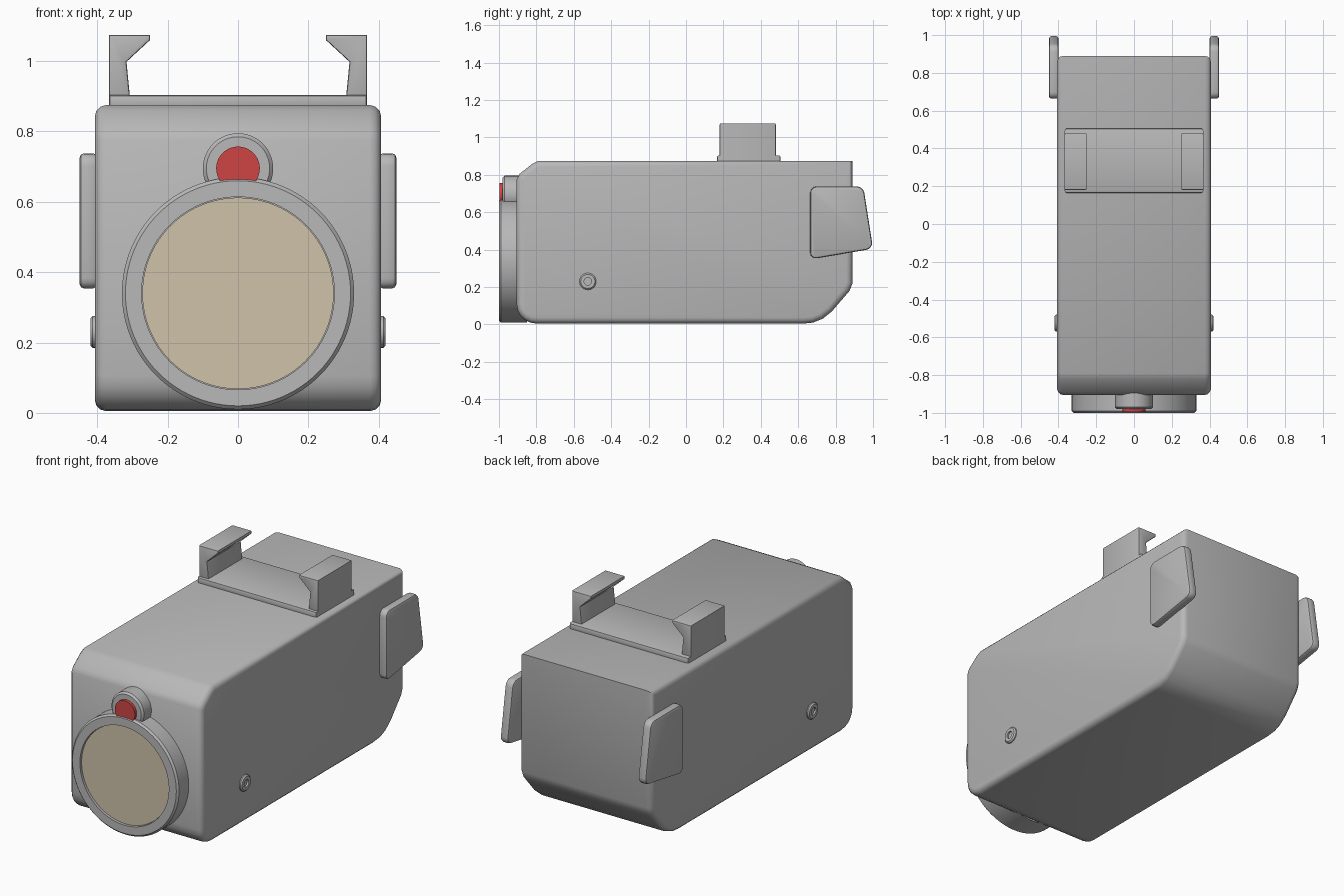
import bpy, bmesh, math
from mathutils import Vector

cube = bpy.data.objects.get("Cube")
if cube:
    bpy.data.objects.remove(cube, do_unlink=True)


def material(name, rgb):
    m = bpy.data.materials.new(name)
    m.use_nodes = True
    m.diffuse_color = (*rgb, 1)
    bsdf = m.node_tree.nodes["Principled BSDF"]
    bsdf.inputs["Base Color"].default_value = (*rgb, 1)
    bsdf.inputs["Roughness"].default_value = 0.6
    return m


GREY = material("casing grey", (0.48, 0.48, 0.48))
TAN = material("lens tan", (0.62, 0.54, 0.40))
RED = material("lamp red", (0.62, 0.06, 0.06))


def finish(name, bm, mat, angle=35):
    bmesh.ops.recalc_face_normals(bm, faces=bm.faces)
    mesh = bpy.data.meshes.new(name)
    bm.to_mesh(mesh)
    bm.free()
    mesh.materials.append(mat)
    obj = bpy.data.objects.new(name, mesh)
    bpy.context.collection.objects.link(obj)
    bpy.ops.object.select_all(action="DESELECT")
    obj.select_set(True)
    bpy.context.view_layer.objects.active = obj
    bpy.ops.object.shade_smooth_by_angle(angle=math.radians(angle))
    return obj


def prism(name, outline, axis, lo, hi, mat=GREY, corner=0, rim=0, segments=2, angle=35):
    """Extrude an outline along x (outline is y,z) or y (outline is x,z)."""
    bm = bmesh.new()

    def place(p, d):
        return (d, p[0], p[1]) if axis == 0 else (p[0], d, p[1])

    a = [bm.verts.new(place(p, lo)) for p in outline]
    b = [bm.verts.new(place(p, hi)) for p in outline]
    n = len(outline)
    bm.faces.new(a)
    bm.faces.new(b[::-1])
    for i in range(n):
        j = (i + 1) % n
        bm.faces.new((a[i], b[i], b[j], a[j]))
    bmesh.ops.recalc_face_normals(bm, faces=bm.faces)

    def bevel(along, width, segs):
        edges = [e for e in bm.edges
                 if (abs(e.verts[0].co[axis] - e.verts[1].co[axis]) > 1e-5) == along]
        bmesh.ops.bevel(bm, geom=edges, offset=width, segments=segs, profile=0.5,
                        affect="EDGES", clamp_overlap=True)

    if corner:
        bevel(True, corner, 4)
    if rim:
        bevel(False, rim, segments)
    return finish(name, bm, mat, angle)


def lathe(name, profile, centre, axis, mat=GREY, steps=64):
    """Spin (radius, depth) points about x or y; depth is an absolute position."""
    bm = bmesh.new()
    rings = []
    for r, d in profile:
        ring = []
        for k in range(steps if r else 1):
            t = 2 * math.pi * k / steps
            u, v = centre[0] + r * math.cos(t), centre[1] + r * math.sin(t)
            ring.append(bm.verts.new((d, u, v) if axis == 0 else (u, d, v)))
        rings.append(ring)
    for p, q in zip(rings, rings[1:]):
        for k in range(steps):
            quad = [p[k % len(p)], p[(k + 1) % steps % len(p)],
                    q[(k + 1) % steps % len(q)], q[k % len(q)]]
            bm.faces.new(list(dict.fromkeys(quad)))
    return finish(name, bm, mat)


# Casing: rounded lower front, sloped upper front, cut-away lower back
front_curve = [(-0.80 - 0.105 * math.sin(t), 0.105 - 0.1 * math.cos(t))
               for t in (math.pi / 2 * k / 5 for k in range(6))]
casing = front_curve + [(-0.905, 0.775), (-0.89, 0.805), (-0.82, 0.86), (-0.79, 0.875),
                        (0.89, 0.875), (0.89, 0.22), (0.875, 0.18), (0.78, 0.07),
                        (0.73, 0.03), (0.68, 0.01), (0.63, 0.005)]
prism("casing", casing, 0, -0.407, 0.407, rim=0.032, segments=3, angle=48)

# Lens ring and recessed lens
lens = (0, 0.34)
lathe("lens_ring", [(0.33, -0.85), (0.33, -0.99), (0.32, -1.0), (0.274, -1.0),
                    (0.274, -0.98), (0, -0.98)], lens, 1, steps=96)
lathe("lens_glass", [(0.272, -0.975), (0.272, -0.988), (0, -0.988)], lens, 1, TAN, steps=96)

# Small lamp above the lens
lamp = (0, 0.695)
lathe("lamp_housing", [(0.1, -0.88), (0.1, -0.97), (0.09, -0.98), (0, -0.98)], lamp, 1)
lathe("lamp", [(0.062, -0.97), (0.062, -0.996), (0, -0.996)], lamp, 1, RED)

# Mount plate on top
prism("mount_plate", [(-0.367, 0.865), (0.367, 0.865), (0.367, 0.904), (-0.367, 0.904)],
      1, 0.165, 0.505, rim=0.01)

bracket = [(0.367, 0.895), (0.367, 1.075), (0.25, 1.075), (0.25, 1.06),
           (0.317, 0.998), (0.307, 0.895)]
ear = [(0.664, 0.738), (0.948, 0.738), (1.0, 0.405), (0.664, 0.348)]
for side, label in ((1, "left"), (-1, "right")):
    # Hooked bracket
    prism(label + "_bracket", [(side * x, z) for x, z in bracket], 1, 0.18, 0.48, rim=0.006)
    # Rear side plate
    prism(label + "_side_plate", ear, 0, side * 0.40, side * 0.45, corner=0.035, rim=0.012)
    # Side screw with a socket
    lathe(label + "_screw", [(0.045, side * 0.39), (0.045, side * 0.413), (0.038, side * 0.42),
                             (0.02, side * 0.42), (0.02, side * 0.41), (0, side * 0.41)],
          (-0.525, 0.23), 0, steps=32)
